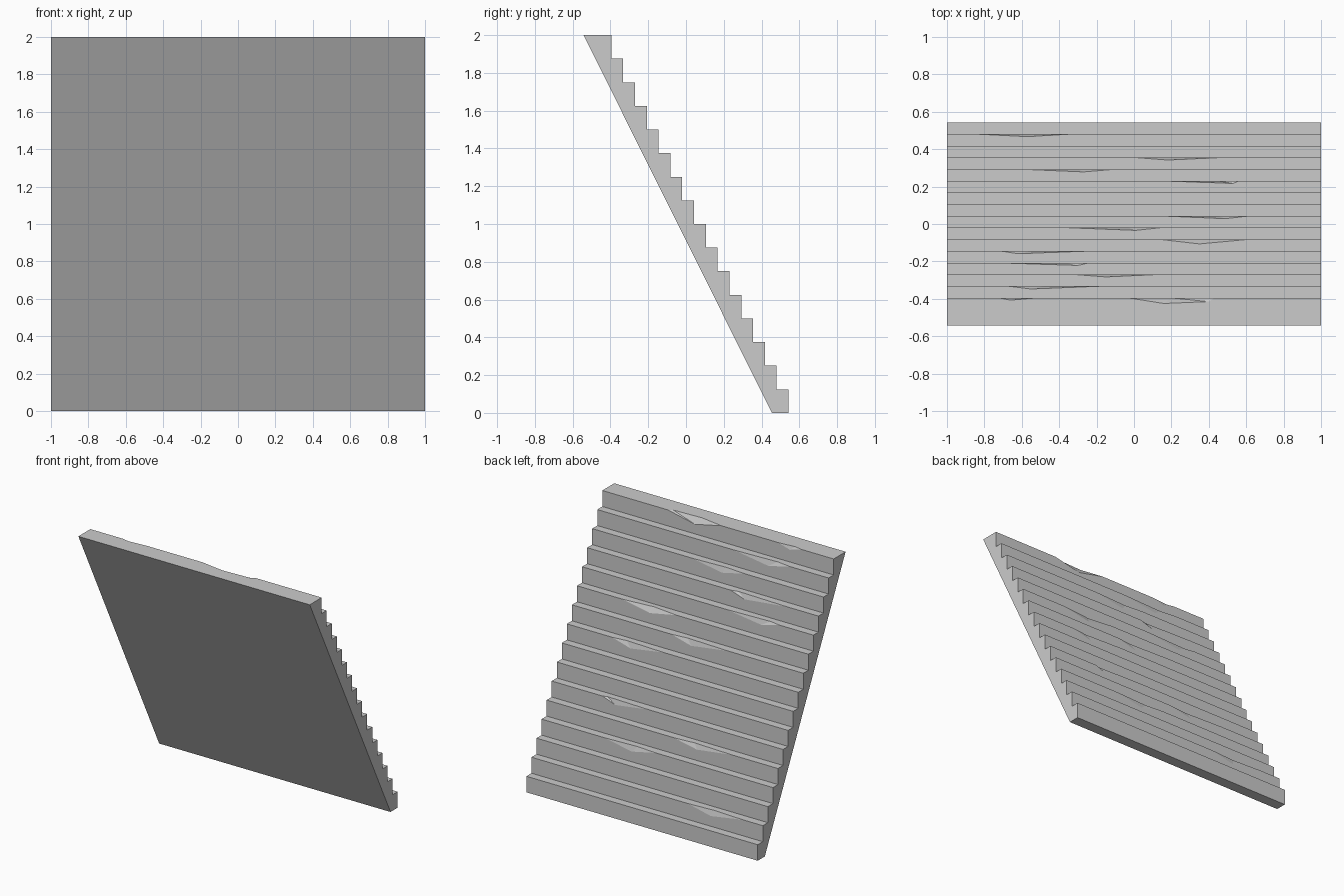
import bpy, bmesh

if "Cube" in bpy.data.objects:
    bpy.data.objects.remove(bpy.data.objects["Cube"])

STEPS, RISE, RUN = 16, 0.125, 0.0625
BACK = 0.5425          # y of the lowest riser
HALF = 1.0             # half the width

# Chips in the step noses: step -> [(x start, x end, [(x, depth) on tread], (x, drop) on riser)]
chips = {
    1: [(-0.83, -0.35, [(-0.57, 0.013)], (-0.55, 0.045))],
    3: [(0.01, 0.46, [(0.18, 0.013)], (0.22, 0.045))],
    4: [(-0.60, -0.10, [(-0.27, 0.014)], (-0.30, 0.04))],
    5: [(0.16, 0.56, [(0.53, 0.013)], (0.45, 0.04))],
    8: [(0.16, 0.61, [(0.49, 0.014)], (0.45, 0.045))],
    9: [(-0.35, 0.14, [(0.01, 0.014)], (-0.03, 0.045))],
    10: [(0.14, 0.61, [(0.35, 0.024)], (0.37, 0.045))],
    11: [(-0.71, -0.25, [(-0.62, 0.014)], (-0.55, 0.04))],
    12: [(-0.73, -0.24, [(-0.30, 0.014)], (-0.36, 0.04))],
    13: [(-0.32, 0.13, [(-0.15, 0.013)], (-0.12, 0.045))],
    14: [(-0.67, -0.18, [(-0.55, 0.015)], (-0.48, 0.045))],
    15: [(-0.72, -0.52, [(-0.66, 0.012)], (-0.62, 0.03)),
         (-0.03, 0.43, [(0.16, 0.03), (0.40, 0.02)], (0.2, 0.05))],
}

bm = bmesh.new()
V = lambda x, y, z: bm.verts.new((x, y, z))
pair = lambda y, z: (V(-HALF, y, z), V(HALF, y, z))

# Sloping underside
foot_front = pair(0.455, 0)
top_front = pair(-0.5425, STEPS * RISE)
low = pair(BACK, 0)
bm.faces.new((*foot_front, low[1], low[0]))
bm.faces.new((*top_front, foot_front[1], foot_front[0]))
profile = [foot_front, low]

# Risers and treads, with the chips notched out of each nose
for i in range(STEPS):
    y, z = BACK - i * RUN, (i + 1) * RISE
    nose = pair(y, z)
    inner = top_front if i == STEPS - 1 else pair(y - RUN, z)
    tread_edge, riser_edge = [nose[0]], [nose[0]]
    for x0, x1, dents, (rx, drop) in chips.get(i, []):
        a, b, r = V(x0, y, z), V(x1, y, z), V(rx, y, z - drop)
        line = [a] + [V(x, y - d, z) for x, d in dents] + [b]
        for p, q in zip(line, line[1:]):
            bm.faces.new((p, q, r))
        tread_edge += line
        riser_edge += [a, r, b]
    tread_edge.append(nose[1])
    riser_edge.append(nose[1])
    bm.faces.new(tread_edge + [inner[1], inner[0]])
    bm.faces.new(riser_edge + [low[1], low[0]])
    profile += [nose, inner]
    low = inner

# Stepped side walls
for side in (0, 1):
    bm.faces.new([p[side] for p in profile])

bmesh.ops.recalc_face_normals(bm, faces=bm.faces)
mesh = bpy.data.meshes.new("staircase")
bm.to_mesh(mesh)
bm.free()
bpy.context.collection.objects.link(bpy.data.objects.new("staircase", mesh))
